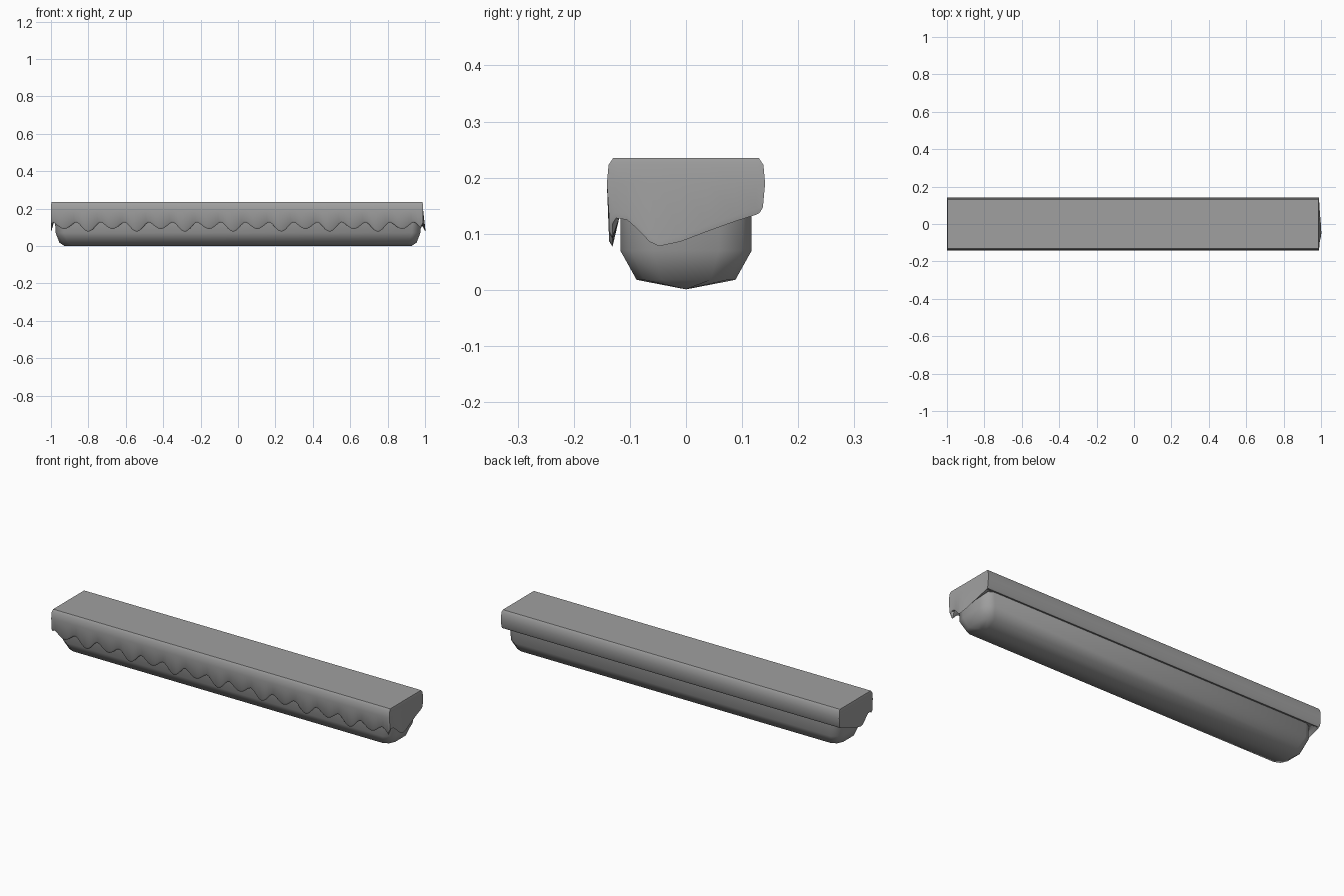
import bpy, bmesh, math

old = bpy.data.objects.get("Cube")
if old:
    bpy.data.objects.remove(old, do_unlink=True)

grey = bpy.data.materials.new("stone_grey")
grey.use_nodes = True
colour = (0.35, 0.35, 0.35, 1)
grey.diffuse_color = colour
grey.node_tree.nodes["Principled BSDF"].inputs["Base Color"].default_value = colour


def loft(name, rings, angle):
    """Skin a stack of matching closed rings and close both ends."""
    bm = bmesh.new()
    loops = [[bm.verts.new(p) for p in ring] for ring in rings]
    n = len(loops[0])
    for a, b in zip(loops, loops[1:]):
        for i in range(n):
            j = (i + 1) % n
            bm.faces.new((a[i], a[j], b[j], b[i]))
    bm.faces.new(loops[0])
    bm.faces.new(loops[-1])
    bmesh.ops.remove_doubles(bm, verts=bm.verts, dist=0.0005)
    bmesh.ops.recalc_face_normals(bm, faces=bm.faces)
    mesh = bpy.data.meshes.new(name)
    bm.to_mesh(mesh)
    bm.free()
    mesh.materials.append(grey)
    obj = bpy.data.objects.new(name, mesh)
    bpy.context.collection.objects.link(obj)
    bpy.ops.object.select_all(action='DESELECT')
    obj.select_set(True)
    bpy.context.view_layer.objects.active = obj
    bpy.ops.object.shade_smooth_by_angle(angle=math.radians(angle))
    return obj


# Lower body: keel-shaped bar with chamfered ends
def body_ring(hx, hy, z):
    quarter = [(hx, hy * 0.5), (hx - 0.015, hy * 0.85), (hx - 0.045, hy)]
    right = [(x, -y) for x, y in reversed(quarter)] + quarter
    return [(x, y, z) for x, y in right] + [(-x, -y, z) for x, y in right]


loft("lower_body", [body_ring(0.98, 0.117, 0.16), body_ring(0.975, 0.117, 0.07),
                    body_ring(0.955, 0.088, 0.018), body_ring(0.93, 0, 0.001)], 50)

# Top cap: rounded slab with a dripping lower edge
LEFT, RIGHT, HALF = -1.0, 0.99, 0.141
PERIOD = 0.129
BACK_EDGE = 0.137


def front_edge(x):
    t = (x + 0.8) / PERIOD
    depth = 0.05 if round(t) % 2 == 0 else 0.036
    return 0.127 - depth * (0.5 + 0.5 * math.cos(math.tau * t)) ** 0.8


END_EDGE = [(-0.141, 0.118), (-0.125, 0.128), (-0.105, 0.125), (-0.085, 0.107),
            (-0.065, 0.086), (-0.048, 0.078), (-0.01, 0.086), (0.04, 0.105),
            (0.09, 0.123), (0.125, 0.134), (0.141, BACK_EDGE)]

# Each outline point: x, y, lower edge height, outward x and y, end-drip bulge
outline = []
steps = 160
for i in range(steps):
    x = LEFT + (RIGHT - LEFT) * i / steps
    outline.append((x, -HALF, front_edge(x) if i else 0.118, -1 if i == 0 else 0, -1, 0))
for y, z in END_EDGE:
    corner = abs(y) > 0.14
    outline.append((RIGHT, y, z, 1, math.copysign(1, y) if corner else 0,
                    0 if corner else max(0, 0.13 - z) * 0.25))
for i in range(1, 20):
    outline.append((RIGHT + (LEFT - RIGHT) * i / 20, HALF, BACK_EDGE, 0, 1, 0))
for y, z in reversed(END_EDGE[1:]):
    outline.append((LEFT, y, z, -1, 1 if y > 0.14 else 0, 0))


def cap_ring(inset_x, inset_y, height, bulge=0):
    return [(x - ox * inset_x + ox * drip * bulge, y - oy * inset_y, height(low))
            for x, y, low, ox, oy, drip in outline]


loft("top_cap", [
    cap_ring(0.004, 0.011, lambda low: 0.235),
    cap_ring(0.001, 0.003, lambda low: 0.223),
    cap_ring(0, 0, lambda low: 0.19),
    cap_ring(0, 0.004, lambda low: low + 0.010, 0.9),
    cap_ring(0.002, 0.010, lambda low: low, 1),
    cap_ring(0.016, 0.022, lambda low: max(low + 0.004, 0.128)),
    cap_ring(0.03, 0.03, lambda low: 0.142),
], 45)
